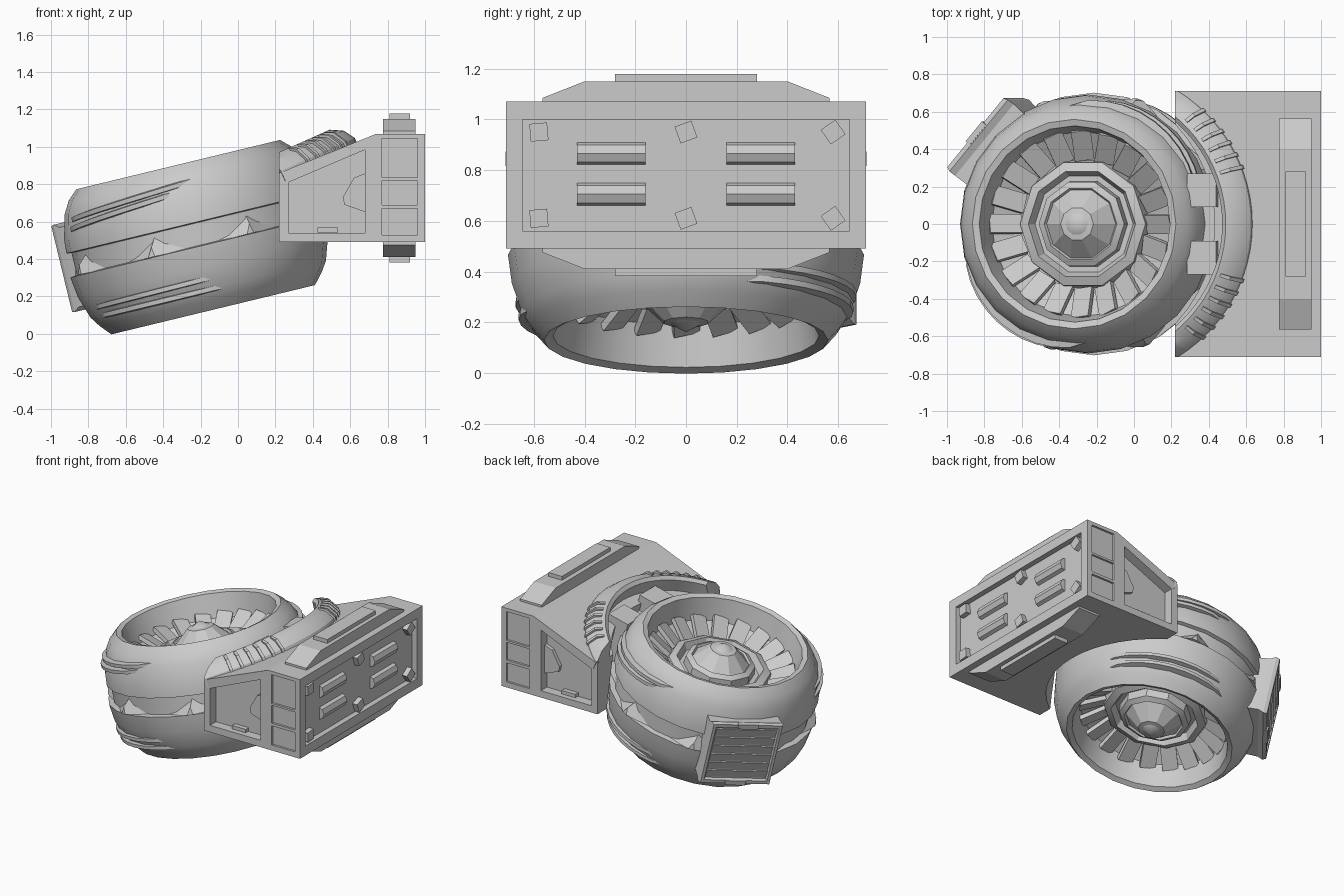
import bpy, bmesh
from math import sin, cos, pi, radians
from mathutils import Matrix, Vector

cube = bpy.data.objects.get("Cube")
if cube:
    bpy.data.objects.remove(cube)

grey = bpy.data.materials.new("plain_grey")
grey.use_nodes = True
TONE = (0.6, 0.6, 0.6, 1)
grey.diffuse_color = TONE
grey.node_tree.nodes["Principled BSDF"].inputs["Base Color"].default_value = TONE

I = Matrix.Identity(4)
# tilted frame of the drum, its axis along local z
DRUM = Matrix.Translation((-0.227, 0, 0.52)) @ Matrix.Rotation(radians(-13.6), 4, 'Y')


def spin(deg, axis='Z'):
    return Matrix.Rotation(radians(deg), 4, axis)


def finish(name, bm, matrix=I, angle=30):
    bm.transform(matrix)
    bmesh.ops.recalc_face_normals(bm, faces=bm.faces)
    mesh = bpy.data.meshes.new(name)
    bm.to_mesh(mesh)
    bm.free()
    mesh.materials.append(grey)
    ob = bpy.data.objects.new(name, mesh)
    bpy.context.collection.objects.link(ob)
    bpy.ops.object.select_all(action='DESELECT')
    bpy.context.view_layer.objects.active = ob
    ob.select_set(True)
    if angle:
        bpy.ops.object.shade_smooth_by_angle(angle=radians(angle))
    return ob


def loft(name, rings, matrix=I, wrap=False, loop=True, angle=30):
    """Skin a row of equal point rings."""
    bm = bmesh.new()
    vs = [[bm.verts.new(p) for p in ring] for ring in rings]
    n, m = len(vs), len(vs[0])
    for i in range(n if wrap else n - 1):
        a, b = vs[i], vs[(i + 1) % n]
        for j in range(m if loop else m - 1):
            k = (j + 1) % m
            bm.faces.new((a[j], a[k], b[k], b[j]))
    if not wrap:
        bm.faces.new(vs[0])
        bm.faces.new(vs[-1])
    bmesh.ops.remove_doubles(bm, verts=bm.verts, dist=1e-5)
    return finish(name, bm, matrix, angle)


def lathe(name, profile, sides, matrix, angle=30):
    rings = [[(r * cos(a), r * sin(a), h) for r, h in profile]
             for a in (2 * pi * i / sides for i in range(sides))]
    return loft(name, rings, matrix, wrap=True, loop=False, angle=angle)


def box(name, centre, size, matrix=I, turn=I):
    bm = bmesh.new()
    bmesh.ops.create_cube(bm, size=1)
    local = Matrix.Translation(centre) @ turn @ Matrix.Diagonal((*size, 1))
    return finish(name, bm, matrix @ local, 0)


def slab(name, outline, y0, y1):
    """Side outline in x and z, pulled along y."""
    return loft(name, [[(x, y, z) for x, z in outline] for y in (y0, y1)], angle=0)


def cut(ob, cutter):
    mod = ob.modifiers.new("cut", 'BOOLEAN')
    mod.operation, mod.solver, mod.object = 'DIFFERENCE', 'EXACT', cutter
    bpy.context.view_layer.objects.active = ob
    bpy.ops.object.modifier_apply(modifier=mod.name)
    bpy.data.objects.remove(cutter)


# drum shell with a groove round the middle and a funnel at both ends
lathe("drum_shell", [(0, .13), (.35, .13), (.495, .22), (.525, .385), (.56, .396), (.615, .345),
                     (.652, .28), (.687, .15), (.692, .075), (.665, .07), (.665, -.05),
                     (.702, -.055), (.687, -.17), (.647, -.29), (.61, -.345),
                     (.56, -.402), (.525, -.385), (.495, -.22), (.35, -.13), (0, -.13)], 24, DRUM)

# hub and blades in each funnel
for side, sign in (("top", 1), ("bottom", -1)):
    end = DRUM @ Matrix.Diagonal((1, 1, sign, 1))
    lathe(side + "_hub", [(.36, .12), (.345, .2), (.295, .22), (.27, .17), (.24, .17), (.235, .23),
                          (.2, .25), (.19, .235), (.09, .33), (.06, .335), (0, .37)], 10, end, 20)
    for i in range(20):
        box(side + "_blade", (.425, 0, .205), (.18, .105, .03), end @ spin(18 * i),
            spin(-30, 'Y') @ spin(16, 'X'))

# pointed teeth in the groove
for i in range(8):
    loft("groove_tooth", [[(.625, -.2, -.055), (.625, .2, -.055), (.63, .03, .075)],
                          [(.712, -.02, -.052), (.712, .02, -.052), (.705, .01, .0)]],
         DRUM @ spin(45 * i + 24), angle=0)


def ridge(h, r, start, end, lift):
    rings = []
    for i in range(11):
        t = i / 10
        a = radians(start + (end - start) * t)
        out = r + .05 * sin(pi * t) ** .5 - .01
        mid = h + lift * t
        rings.append([(q * cos(a), q * sin(a), z) for q, z in
                      ((r - .04, mid - .024), (out, mid - .014), (out, mid + .01), (r - .04, mid + .02))])
    loft("drum_ridge", rings, DRUM)


# tapering ridges on two opposite sides
for turn in (0, 180):
    ridge(.24, .645, 12 + turn, 94 + turn, .055)
    ridge(.19, .66, 12 + turn, 84 + turn, .06)
    ridge(-.29, .635, 20 + turn, 100 + turn, 0)
    ridge(-.24, .65, 18 + turn, 98 + turn, .01)

# vent box on the drum
VENT = DRUM @ spin(140)


def square(r, w, h):
    return [(r, -w, -h), (r, w, -h), (r, w, h), (r, -w, h)]


loft("vent_box", [square(.5, .24, .21), square(.7, .25, .22), square(.735, .25, .24), square(.76, .24, .235),
                  square(.76, .22, .21), square(.745, .21, .2)], VENT, angle=0)
for i in range(6):
    box("vent_slat", (.742, 0, -.165 + .066 * i), (.016, .42, .06), VENT, spin(10, 'Y'))
for z in (-.225, .225):
    box("vent_latch", (.755, 0, z), (.03, .14, .035), VENT)

# wall bracket, hollowed to clear the drum
bracket = slab("bracket_body", [(.22, .49), (1, .49), (1, 1.07), (.74, 1.07), (.22, .86)], -.71, .71)
bm = bmesh.new()
bmesh.ops.create_cone(bm, cap_ends=True, segments=48, radius1=.74, radius2=.74, depth=3)
cut(bracket, finish("clearance_cutter", bm, DRUM, 0))
cut(bracket, box("panel_cutter", (1, 0, .78), (.08, 1.29, .44)))
WINDOW = [(.27, .54), (.68, .54), (.68, .985), (.27, .81)]
for s in (-1, 1):
    cut(bracket, slab("window_cutter", WINDOW, s * .64, s * .8))
    # details in and beside the side window
    slab("window_wedge", [(.57, .69), (.685, .65), (.685, .86), (.62, .835), (.56, .73)], s * .62, s * .665)
    box("window_latch", (.48, s * .65, .555), (.11, .05, .025))
    for z, h in ((.94, .21), (.755, .13), (.6, .14)):
        cut(bracket, box("side_panel_cutter", (.865, s * .71, z), (.19, .03, h)))

# bolts and bars on the mounting panel
for z in (.61, .95):
    for y in (-.58, 0, .58):
        box("panel_bolt", (.975, y, z), (.045, .07, .07), turn=spin(20 + 26 * y, 'X'))
for z in (.705, .865):
    for y in (-.295, .295):
        bm = bmesh.new()
        bmesh.ops.create_cone(bm, cap_ends=True, segments=8, radius1=.048, radius2=.048, depth=.27)
        finish("panel_bar", bm, Matrix.Translation((.95, y, z)) @ spin(90, 'X'), 0)

# rails above and below the bracket
for name, z, s in (("top", 1.07, 1), ("bottom", .49, -1)):
    loft(name + "_rail", [[(x, y, z + s * d) for y, d in
                           ((-.565, -.02), (-.565, .015), (-.4, .08), (.4, .08), (.565, .015), (.565, -.02))]
                          for x in (.775, .95)], angle=0)
    box(name + "_rail_plate", (.865, 0, z + s * .093), (.11, .56, .03))

# curved cowl over the hollow, with a raised inner lip
COWL = Matrix.Translation((.235, 0, .885)) @ spin(-24, 'Y')
LIP = [(-.06, -.07), (-.06, .07), (-.035, .085), (.025, .05), (.06, -.01), (.06, -.07)]
RIB = [(-.015, .03), (-.015, .085), (.033, .062), (.07, -.005), (.07, -.05)]


def cowl_ring(a, shape):
    r = .78
    return [COWL @ Vector((((r + u) * cos(a) - .455) / cos(radians(24)), (r + u) * sin(a), v)) for u, v in shape]


cowl = loft("cowl", [cowl_ring(radians(-58 + 116 * i / 24), LIP) for i in range(25)])
cut(cowl, box("cowl_end_cutter", (.07, 0, .9), (.3, 2, 1)))
for s in (-1, 1):
    for i in range(6):
        a = s * radians(21 + 5 * i)
        loft("cowl_rib", [cowl_ring(a - .012, RIB), cowl_ring(a + .012, RIB)], angle=0)

# struts joining drum and bracket
for y in (-.18, .18):
    box("strut", (.68, y, .14), (.16, .18, .34), DRUM)
box("strut_core", (.69, 0, .05), (.14, .2, .3), DRUM)
